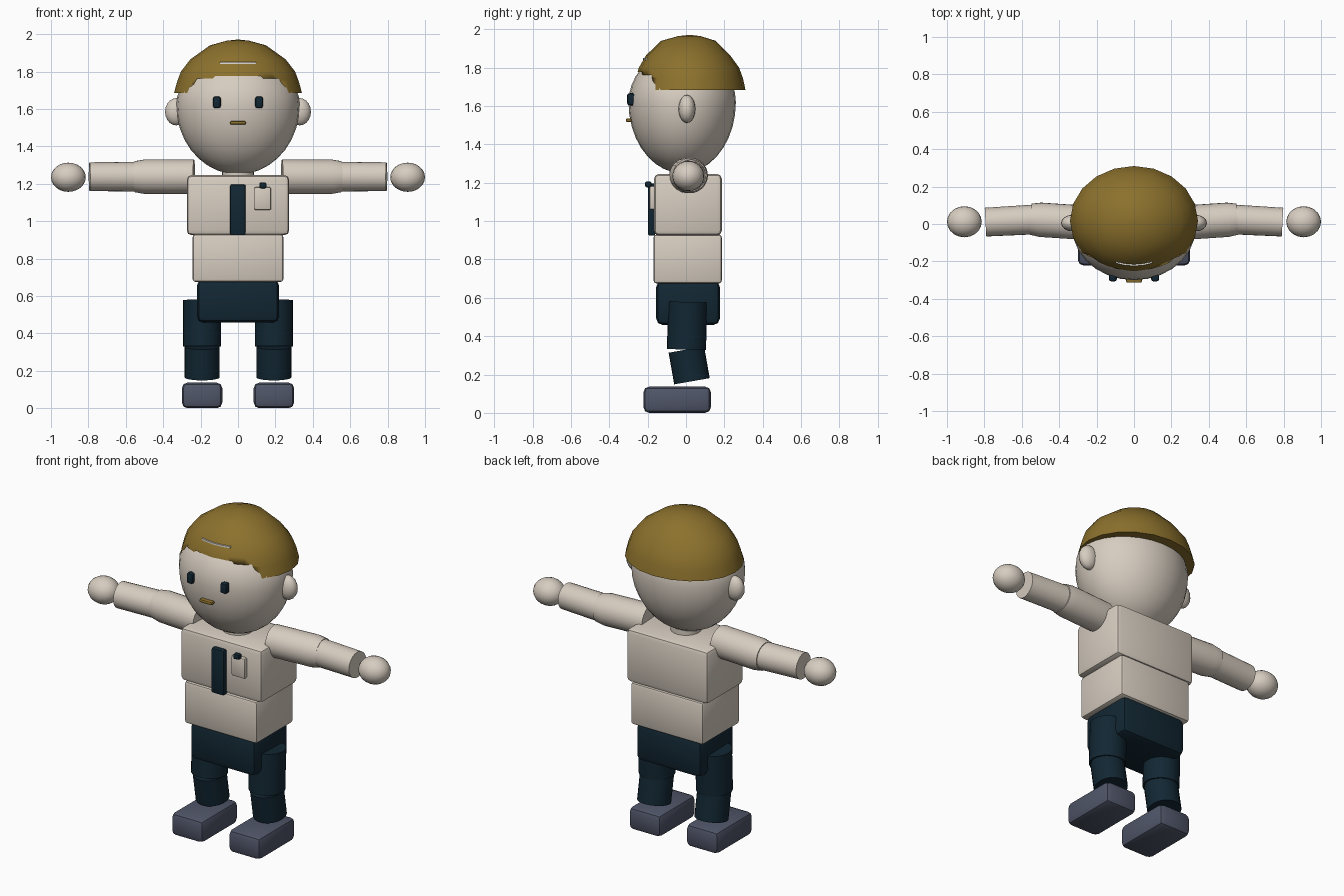
import bpy, bmesh, math
from mathutils import Vector, Matrix

if "Cube" in bpy.data.objects:
    bpy.data.objects.remove(bpy.data.objects["Cube"])


def material(name, rgb):
    m = bpy.data.materials.new(name)
    m.diffuse_color = (*rgb, 1)
    m.use_nodes = True
    m.node_tree.nodes["Principled BSDF"].inputs["Base Color"].default_value = m.diffuse_color
    return m


BEIGE = material("warm beige", (0.68, 0.61, 0.53))
NAVY = material("dark navy", (0.006, 0.020, 0.033))
BROWN = material("golden brown", (0.262, 0.165, 0.026))
SLATE = material("slate grey", (0.080, 0.092, 0.140))
PALE = material("pale highlight", (0.82, 0.77, 0.70))


def finish(name, bm, mat, angle=40):
    bmesh.ops.recalc_face_normals(bm, faces=bm.faces[:])
    me = bpy.data.meshes.new(name)
    bm.to_mesh(me)
    bm.free()
    me.materials.append(mat)
    ob = bpy.data.objects.new(name, me)
    bpy.context.collection.objects.link(ob)
    bpy.ops.object.select_all(action='DESELECT')
    ob.select_set(True)
    bpy.context.view_layer.objects.active = ob
    bpy.ops.object.shade_smooth_by_angle(angle=math.radians(angle))
    return ob


def box(name, lo, hi, bevel, mat):
    """Rounded box between two corners."""
    lo, hi = Vector(lo), Vector(hi)
    bm = bmesh.new()
    bmesh.ops.create_cube(bm, size=1)
    for v in bm.verts:
        v.co = (lo + hi) / 2 + v.co * (hi - lo)
    if bevel:
        bmesh.ops.bevel(bm, geom=bm.edges[:], offset=bevel, segments=2,
                        profile=0.5, affect='EDGES')
    return finish(name, bm, mat)


def ball(name, centre, radii, mat, seg=24, rings=14, lower=None):
    """Ellipsoid, with an optional different radius below its centre."""
    bm = bmesh.new()
    bmesh.ops.create_uvsphere(bm, u_segments=seg, v_segments=rings, radius=1)
    for v in bm.verts:
        rz = lower if lower and v.co.z < 0 else radii[2]
        v.co = Vector(centre) + Vector((v.co.x * radii[0], v.co.y * radii[1], v.co.z * rz))
    return finish(name, bm, mat, 60)


def rings_solid(name, rings, mat, angle=40):
    """Skin closed rings of points, capping both ends."""
    bm = bmesh.new()
    rows = [[bm.verts.new(p) for p in r] for r in rings]
    n = len(rows[0])
    for a, b in zip(rows, rows[1:]):
        for i in range(n):
            j = (i + 1) % n
            bm.faces.new((a[i], a[j], b[j], b[i]))
    bm.faces.new(rows[0])
    bm.faces.new(rows[-1])
    return finish(name, bm, mat, angle)


def limb(name, a, b, profile, mat, seg=24):
    """Round limb from a to b; profile is (fraction along, radius)."""
    a, b = Vector(a), Vector(b)
    rot = Vector((0, 0, 1)).rotation_difference(b - a)
    rings = []
    for t, r in profile:
        rings.append([a.lerp(b, t) + rot @ Vector((r * math.cos(k * math.tau / seg),
                                                   r * math.sin(k * math.tau / seg), 0))
                      for k in range(seg)])
    return rings_solid(name, rings, mat)


def oval(z, rx, front, back, seg=20):
    cy, ry = (front + back) / 2, (back - front) / 2
    return [(rx * math.cos(k * math.tau / seg), cy + ry * math.sin(k * math.tau / seg), z)
            for k in range(seg)]


# Torso
box("chest", (-0.274, -0.167, 0.925), (0.274, 0.187, 1.246), 0.026, BEIGE)
box("waist", (-0.243, -0.17, 0.675), (0.243, 0.187, 0.93), 0.016, BEIGE)
box("hips", (-0.22, -0.156, 0.458), (0.22, 0.177, 0.69), 0.035, NAVY)
limb("neck", (0, 0, 1.2), (0, 0, 1.34), [(0, 0.085), (1, 0.085)], BEIGE)

# Tie, pocket and pocket clip
box("tie", (-0.042, -0.198, 0.925), (0.041, -0.16, 1.196), 0.008, NAVY)
box("pocket", (0.087, -0.19, 1.06), (0.177, -0.16, 1.182), 0.008, BEIGE)
box("pocket_clip", (0.114, -0.213, 1.176), (0.152, -0.18, 1.207), 0.008, NAVY)

# Head and face
ball("head", (0, -0.02, 1.62), (0.33, 0.28, 0.27), BEIGE, 28, 18, lower=0.37)
box("mouth", (-0.042, -0.314, 1.516), (0.042, -0.28, 1.536), 0.008, BROWN)

# Hair cap, cut away over the forehead
hair = rings_solid("hair", [
    oval(1.685, 0.342, -0.275, 0.31),
    oval(1.745, 0.326, -0.262, 0.297),
    oval(1.80, 0.305, -0.246, 0.277),
    oval(1.865, 0.255, -0.208, 0.23),
    oval(1.94, 0.15, -0.13, 0.155),
    oval(1.965, 0.06, -0.04, 0.075),
    oval(1.971, 0.005, 0.015, 0.025)], BROWN, 45)
half = [(0.235, 1.6), (0.235, 1.735), (0.218, 1.762), (0.135, 1.762), (0.12, 1.777)]
fringe = half + [(-x, z) for x, z in reversed(half)]
cutter = rings_solid("fringe_cutter", [[(x, y, z) for x, z in fringe] for y in (-0.5, -0.1)], BROWN)
cutter.hide_render = True
cutter.hide_viewport = True
cut = hair.modifiers.new("fringe", 'BOOLEAN')
cut.operation, cut.solver, cut.object = 'DIFFERENCE', 'EXACT', cutter

# Pale streak following the front of the hair
streak = []
for x in (-0.095, -0.05, 0, 0.05, 0.095):
    streak.append((x, 0.011 - 0.236 * math.sqrt(1 - (x / 0.272) ** 2)))
outline = streak + [(x, y + 0.009) for x, y in reversed(streak)]
rings_solid("hair_streak", [[(x, y, z) for x, y in outline] for z in (1.84, 1.85)], PALE)

# Paired parts
for s, side in ((-1, "right"), (1, "left")):
    ball(side + "_ear", (s * 0.33, 0.005, 1.585), (0.06, 0.044, 0.073), BEIGE, 16, 10)
    ex = s * 0.113
    box(side + "_eye", (ex - 0.021, -0.307, 1.604), (ex + 0.021, -0.265, 1.667), 0.012, NAVY)

    # Arms held straight out, elbows slightly back
    limb(side + "_upper_arm", (s * 0.235, 0.005, 1.238), (s * 0.553, 0.026, 1.238),
         [(0, 0.092), (0.84, 0.092), (1, 0.083)], BEIGE)
    limb(side + "_forearm", (s * 0.5, 0.026, 1.238), (s * 0.794, 0.01, 1.238),
         [(0, 0.08), (1, 0.077)], BEIGE)
    ball(side + "_hand", (s * 0.907, 0.012, 1.235), (0.093, 0.083, 0.078), BEIGE, 20, 12)

    # Legs and shoes
    limb(side + "_thigh", (s * 0.192, 0.01, 0.578), (s * 0.192, 0.002, 0.33),
         [(0, 0.102), (1, 0.102)], NAVY)
    limb(side + "_shin", (s * 0.192, 0.002, 0.33), (s * 0.192, 0.031, 0.165),
         [(0, 0.094), (1, 0.094)], NAVY)
    box(side + "_shoe", (s * 0.192 - 0.108, -0.222, 0), (s * 0.192 + 0.108, 0.13, 0.137), 0.03, SLATE)
